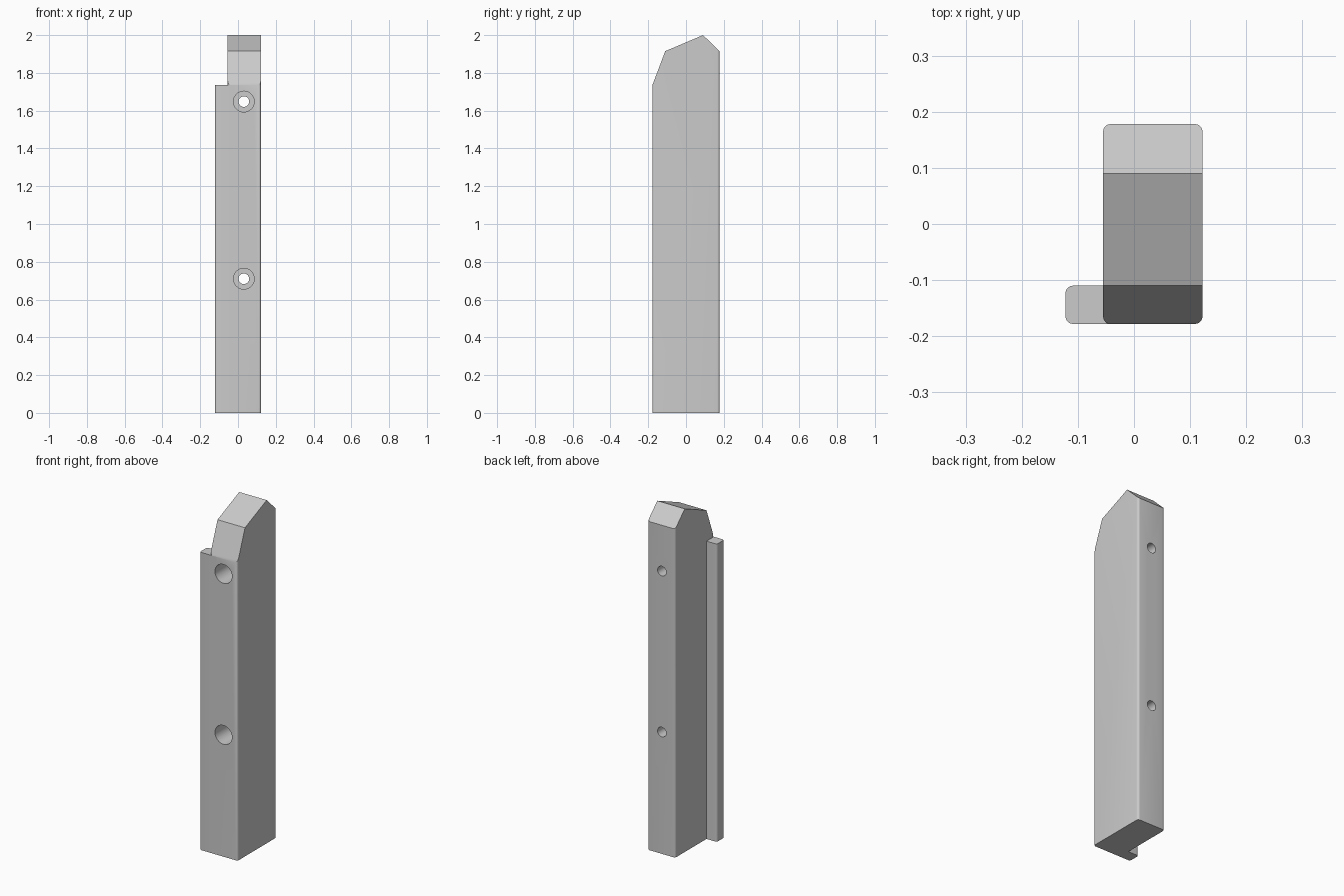
import bpy, bmesh, math
from mathutils import Matrix

if "Cube" in bpy.data.objects:
    bpy.data.objects.remove(bpy.data.objects["Cube"])

grey = bpy.data.materials.new("plain grey")
grey.diffuse_color = (0.6, 0.6, 0.6, 1)
grey.use_nodes = True
grey.node_tree.nodes["Principled BSDF"].inputs["Base Color"].default_value = grey.diffuse_color


def finish(name, bm, helper=False):
    bmesh.ops.recalc_face_normals(bm, faces=bm.faces[:])
    me = bpy.data.meshes.new(name)
    bm.to_mesh(me)
    bm.free()
    me.materials.append(grey)
    ob = bpy.data.objects.new(name, me)
    bpy.context.collection.objects.link(ob)
    if helper:
        ob.hide_render = True
        ob.hide_viewport = True
        ob.display_type = 'WIRE'
    return ob


def prism(name, points, offset, helper=False):
    """Extrude a closed outline along an offset vector."""
    bm = bmesh.new()
    face = bm.faces.new([bm.verts.new(p) for p in points])
    ext = bmesh.ops.extrude_face_region(bm, geom=[face], use_keep_orig=True)
    moved = [g for g in ext["geom"] if isinstance(g, bmesh.types.BMVert)]
    bmesh.ops.translate(bm, verts=moved, vec=offset)
    return finish(name, bm, helper)


def rounded_rect(x0, x1, y0, y1, r=0.013, n=5):
    corners = [(x1 - r, y1 - r), (x0 + r, y1 - r), (x0 + r, y0 + r), (x1 - r, y0 + r)]
    return [(cx + r * math.cos((q + i / n) * math.pi / 2),
             cy + r * math.sin((q + i / n) * math.pi / 2), 0)
            for q, (cx, cy) in enumerate(corners) for i in range(n + 1)]


def cylinder_y(name, radius, x, z, y0, y1):
    bm = bmesh.new()
    mat = Matrix.Translation((x, (y0 + y1) / 2, z)) @ Matrix.Rotation(math.pi / 2, 4, 'X')
    bmesh.ops.create_cone(bm, cap_ends=True, segments=32, radius1=radius,
                          radius2=radius, depth=y1 - y0, matrix=mat)
    return finish(name, bm, True)


def combine(target, other, operation):
    mod = target.modifiers.new(other.name, 'BOOLEAN')
    mod.object = other
    mod.operation = operation
    mod.solver = 'EXACT'


# Main bar with rounded upright edges
bar = prism("bar", rounded_rect(-0.055, 0.122, -0.178, 0.178), (0, 0, 2.2))

# Slanted top outline, cut from the bar
outline = [(-0.3, -0.5), (0.3, -0.5), (0.3, 1.797), (0.09, 2.0), (-0.11, 1.915), (-0.3, 1.412)]
top_shape = prism("top_shape_cutter", [(-0.5, y, z) for y, z in outline], (1, 0, 0), True)
combine(bar, top_shape, 'INTERSECT')

# Thin side flange along the front
flange = prism("side_flange", rounded_rect(-0.122, 0.0, -0.178, -0.11), (0, 0, 1.735), True)
combine(bar, flange, 'UNION')

# Counterbored screw holes
for i, z in enumerate((0.71, 1.648)):
    combine(bar, cylinder_y(f"screw_hole_{i}", 0.028, 0.031, z, -0.3, 0.3), 'DIFFERENCE')
    combine(bar, cylinder_y(f"counterbore_{i}", 0.055, 0.031, z, -0.3, 0.02), 'DIFFERENCE')

# Bake the cuts, drop the helpers, and smooth the round surfaces
bpy.context.view_layer.update()
deps = bpy.context.evaluated_depsgraph_get()
baked = bpy.data.meshes.new_from_object(bar.evaluated_get(deps))
bar.modifiers.clear()
bar.data = baked
for ob in list(bpy.data.objects):
    if ob.hide_render:
        bpy.data.objects.remove(ob)
bpy.context.view_layer.objects.active = bar
bar.select_set(True)
bpy.ops.object.shade_smooth_by_angle(angle=math.radians(25))
